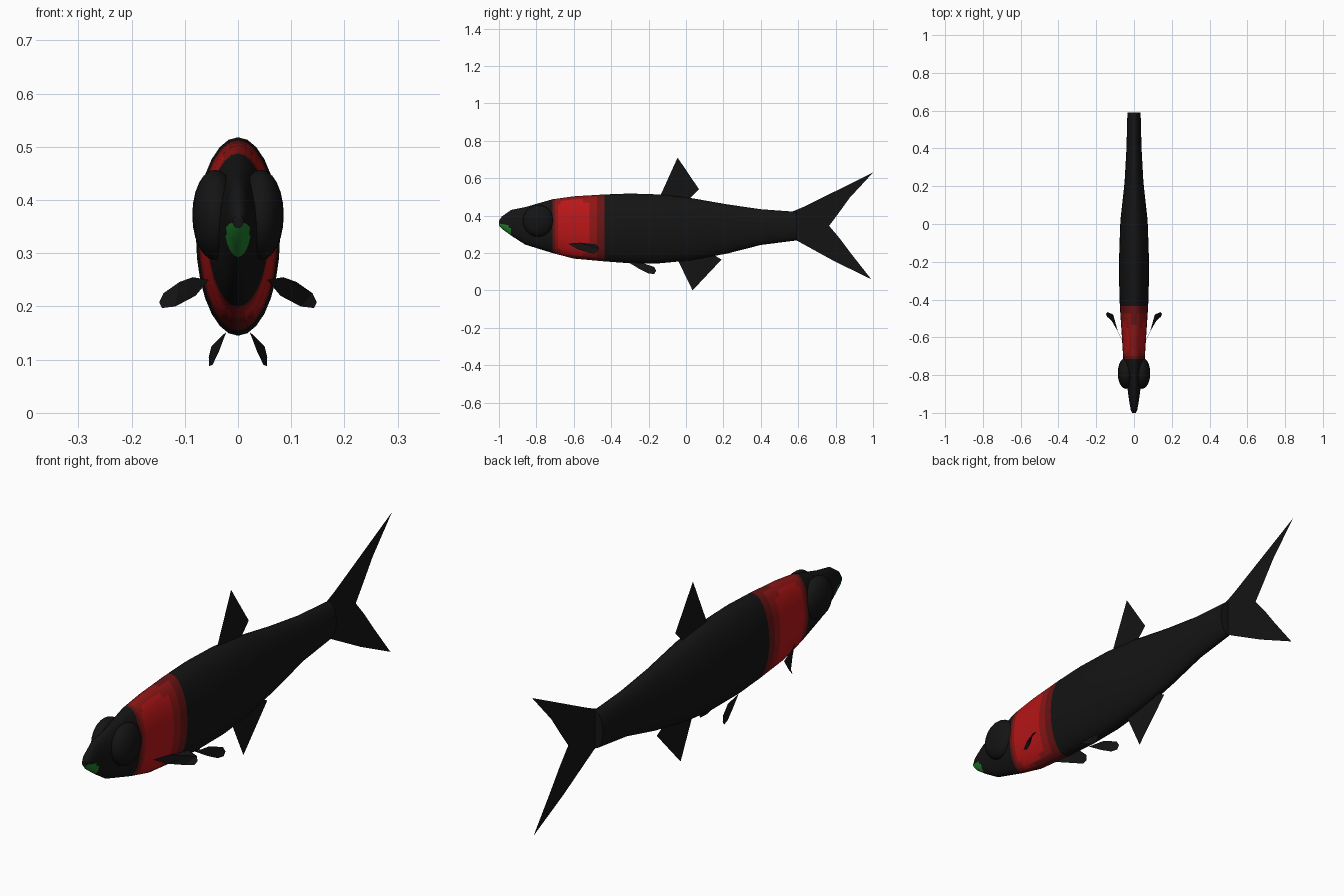
import bpy, bmesh, math

if "Cube" in bpy.data.objects:
    bpy.data.objects.remove(bpy.data.objects["Cube"])

def material(name, rgb):
    m = bpy.data.materials.new(name)
    m.diffuse_color = (*rgb, 1)
    m.use_nodes = True
    m.node_tree.nodes["Principled BSDF"].inputs["Base Color"].default_value = m.diffuse_color
    return m

BLACK = material("black", (0.007, 0.007, 0.007))
RED = material("bright red", (0.48, 0.008, 0.009))
MID = material("mid red", (0.27, 0.008, 0.008))
DARK = material("dark red", (0.14, 0.007, 0.007))
GREEN = material("green", (0.015, 0.2, 0.025))

def make(name, bm, mats, smooth=True):
    me = bpy.data.meshes.new(name)
    bm.to_mesh(me)
    bm.free()
    ob = bpy.data.objects.new(name, me)
    bpy.context.collection.objects.link(ob)
    for m in mats:
        me.materials.append(m)
    if smooth:
        bpy.ops.object.select_all(action='DESELECT')
        ob.select_set(True)
        bpy.context.view_layer.objects.active = ob
        bpy.ops.object.shade_smooth_by_angle(angle=math.radians(40))
    return ob

# Body outline: y, top z, bottom z, half width
OUTLINE = [(-1.0, .372, .348, .010), (-.985, .395, .33, .017), (-.935, .43, .293, .026),
           (-.86, .445, .245, .036), (-.715, .487, .2, .057), (-.6, .503, .17, .064),
           (-.435, .513, .155, .075), (-.3, .518, .145, .079), (-.14, .513, .145, .078),
           (.02, .495, .16, .072), (.22, .46, .197, .05), (.4, .434, .243, .04),
           (.59, .42, .267, .035)]
EXTRA = [-.965, -.95, -.79, -.70, -.685, -.67, -.65, -.63, -.57, -.55, -.535, -.515, -.475, .12, .5]

def section(y):
    for a, b in zip(OUTLINE, OUTLINE[1:]):
        if y <= b[0]:
            t = (y - a[0]) / (b[0] - a[0])
            return [p + (q - p) * t for p, q in zip(a, b)]

# Colour rule along the body: green mouth, graded red collar, black elsewhere
def body_colour(c):
    if c.y < -.935 and c.z < .36 - (c.y + 1) * .35:
        return 4
    if -.715 < c.y < -.435:
        if ((c.y + .6) / .087) ** 4 + ((c.z - .335) / .15) ** 4 < 1:
            return 1
        return 2 if -.70 < c.y < -.475 and .18 < c.z < .505 else 3
    return 0

# Body: lofted oval rings
N = 28
bm = bmesh.new()
rings = []
for y in sorted([o[0] for o in OUTLINE] + EXTRA):
    _, top, bot, w = section(y)
    mid, h = (top + bot) / 2, (top - bot) / 2
    rings.append([bm.verts.new((w * math.sin(2 * math.pi * i / N), y,
                                mid + h * math.cos(2 * math.pi * i / N))) for i in range(N)])
for a, b in zip(rings, rings[1:]):
    for i in range(N):
        j = (i + 1) % N
        bm.faces.new((a[i], a[j], b[j], b[i]))
bm.faces.new(rings[0])
bm.faces.new(rings[-1])
bmesh.ops.recalc_face_normals(bm, faces=bm.faces)
for f in bm.faces:
    f.material_index = body_colour(f.calc_center_median())
make("body", bm, [BLACK, RED, MID, DARK, GREEN])

# Bulging eyes
for side, s in (("left", -1), ("right", 1)):
    bm = bmesh.new()
    bmesh.ops.create_uvsphere(bm, u_segments=20, v_segments=12, radius=1)
    for v in bm.verts:
        v.co = (s * .043 + v.co.x * .043, -.79 + v.co.y * .083, .372 + v.co.z * .085)
    make(side + "_eye", bm, [BLACK])

# Thin flat fins
def fin(name, pts):
    bm = bmesh.new()
    f = bm.faces.new([bm.verts.new(p) for p in pts])
    bmesh.ops.triangulate(bm, faces=[f])
    return make(name, bm, [BLACK], False)

def upright_fin(name, pts):
    return fin(name, [(0, y, z) for y, z in pts])

upright_fin("dorsal_fin", [(-.14, .50), (-.045, .71), (.07, .54), (.01, .51), (.01, .48)])
upright_fin("anal_fin", [(-.045, .165), (.035, 0), (.19, .165), (.13, .2), (.05, .2)])
upright_fin("tail_fin", [(.565, .42), (.63, .447), (1, .63), (.875, .495), (.81, .405), (.765, .345),
                         (.82, .28), (.88, .2), (.99, .06), (.795, .155), (.595, .265), (.565, .27)])

# Paired fins
PECTORAL = [(.055, -.63, .25), (.085, -.57, .255), (.11, -.48, .246), (.14, -.466, .225),
            (.148, -.475, .208), (.143, -.49, .197), (.118, -.513, .2), (.08, -.578, .22)]
PELVIC = [(.022, -.31, .152), (.03, -.23, .145), (.05, -.17, .125), (.055, -.16, .105),
          (.054, -.17, .088), (.048, -.2, .09), (.036, -.25, .115)]
for side, s in (("left", -1), ("right", 1)):
    for name, pts in (("pectoral_fin", PECTORAL), ("pelvic_fin", PELVIC)):
        fin(side + "_" + name, [(s * x, y, z) for x, y, z in pts])
